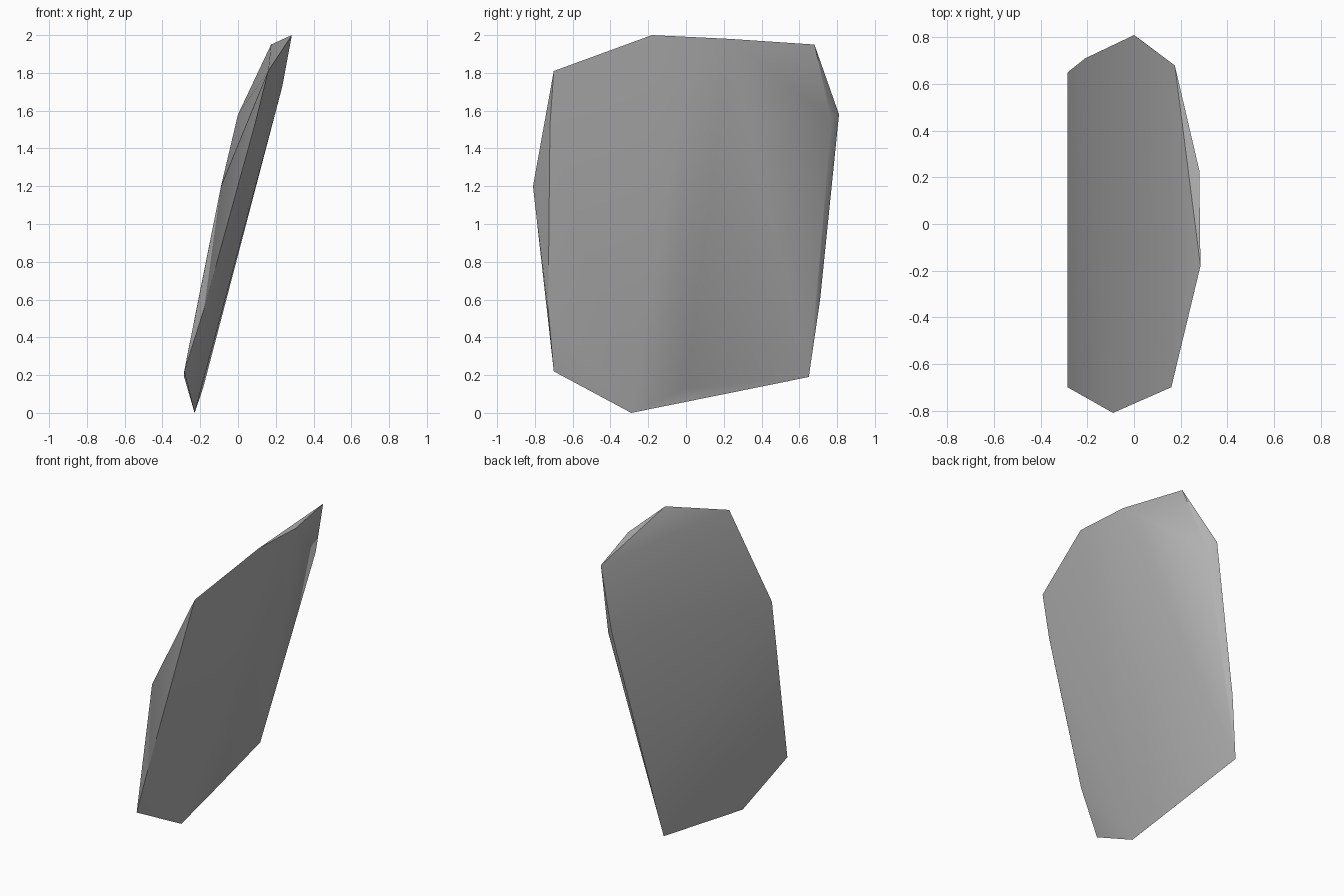
import bpy
import bmesh
import math

default_cube = bpy.data.objects.get("Cube")
if default_cube:
    bpy.data.objects.remove(default_cube, do_unlink=True)


def make_material(name, colour):
    material = bpy.data.materials.new(name)
    material.use_nodes = True
    material.diffuse_color = colour
    shader = next(n for n in material.node_tree.nodes if n.type == "BSDF_PRINCIPLED")
    shader.inputs["Base Color"].default_value = colour
    return material


def make_hull(name, points, material):
    """Wrap a tight convex skin around a few corner points."""
    bm = bmesh.new()
    for point in points:
        bm.verts.new(point)
    bmesh.ops.convex_hull(bm, input=list(bm.verts))
    loose = [v for v in bm.verts if not v.link_faces]
    bmesh.ops.delete(bm, geom=loose, context="VERTS")
    bmesh.ops.recalc_face_normals(bm, faces=list(bm.faces))
    mesh = bpy.data.meshes.new(name)
    bm.to_mesh(mesh)
    bm.free()
    mesh.materials.append(material)
    obj = bpy.data.objects.new(name, mesh)
    bpy.context.collection.objects.link(obj)
    return obj


# Chipped outline of the slab, shared by both broad faces
outline = [
    (0.285, -0.18, 2.0), (0.28, 0.23, 1.98), (0.175, 0.68, 1.95),
    (0.0, 0.81, 1.58), (-0.21, 0.71, 0.6), (-0.285, 0.65, 0.19),
    (-0.23, -0.29, 0.0), (-0.285, -0.70, 0.22),
    (-0.09, -0.81, 1.2), (0.16, -0.70, 1.81),
]

# Corners that set the thickness on the underside
underside = [
    (0.235, 0.0, 1.73), (-0.185, 0.0, 0.13),
    (0.055, 0.77, 1.55), (-0.125, 0.715, 0.85),
    (0.09, -0.72, 1.53), (-0.18, -0.73, 0.55),
]

stone_grey = make_material("stone grey", (0.45, 0.45, 0.45, 1.0))
slab = make_hull("stone_slab", outline + underside, stone_grey)

# Soft broad faces with crisp rim edges
bpy.ops.object.select_all(action="DESELECT")
slab.select_set(True)
bpy.context.view_layer.objects.active = slab
bpy.ops.object.shade_smooth_by_angle(angle=math.radians(30))
